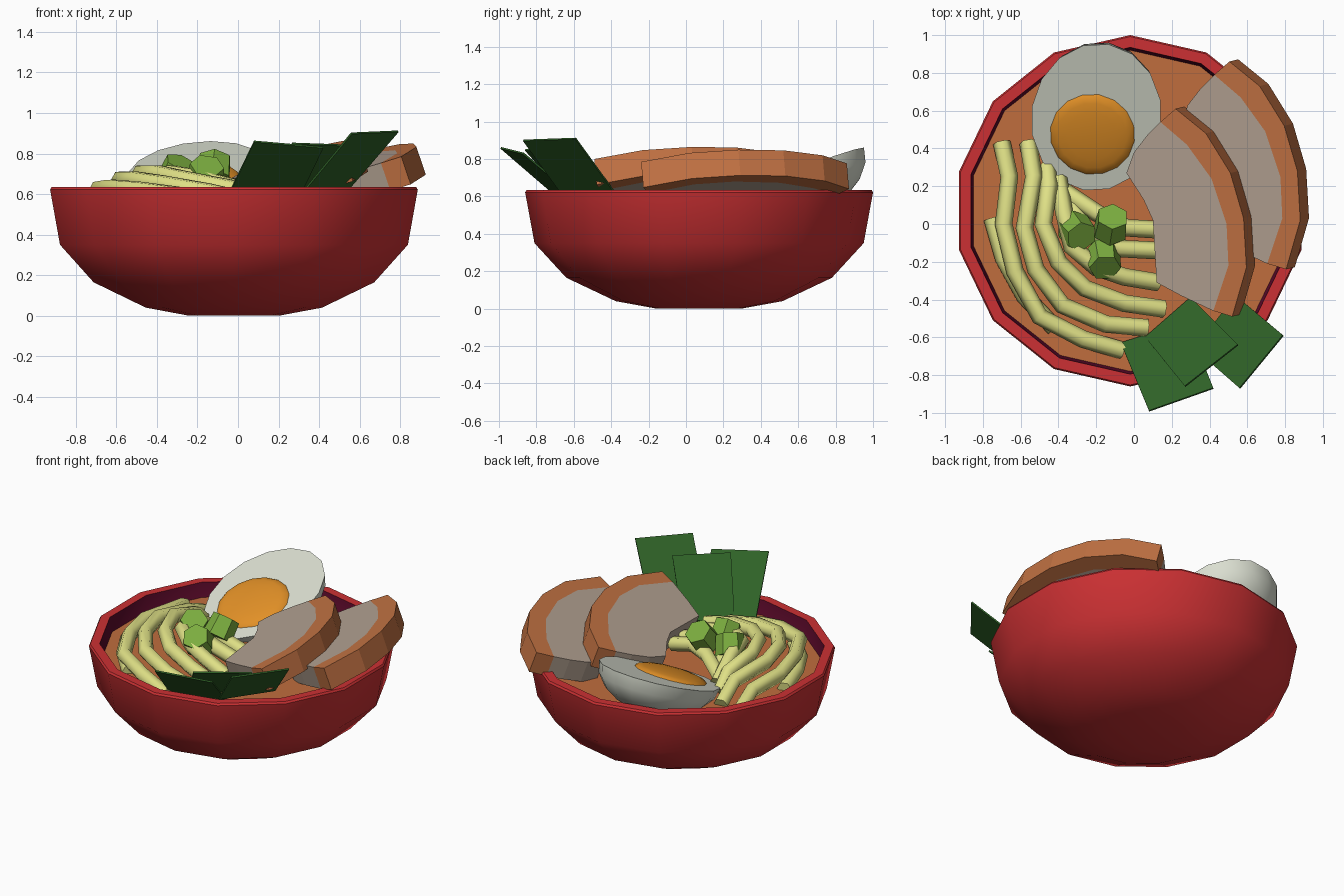
import bpy, bmesh, math
from mathutils import Vector, Matrix

if "Cube" in bpy.data.objects:
    bpy.data.objects.remove(bpy.data.objects["Cube"])


def mat(name, r, g, b):
    m = bpy.data.materials.new(name)
    m.diffuse_color = (r, g, b, 1)
    m.use_nodes = True
    m.node_tree.nodes["Principled BSDF"].inputs["Base Color"].default_value = m.diffuse_color
    return m


RED = mat("bowl red", .60, .030, .033)
PLUM = mat("bowl inner plum", .11, .003, .024)
BROTH = mat("broth orange", .53, .155, .048)
NOODLE = mat("noodle yellow", .74, .75, .24)
WHITE = mat("egg white", .70, .73, .63)
YOLK = mat("yolk orange", .76, .28, .02)
MEAT = mat("meat beige", .44, .35, .28)
CRUST = mat("crust brown", .53, .165, .055)
GREEN = mat("scallion green", .20, .42, .05)
NORI = mat("seaweed green", .028, .12, .02)


def add(name, mesh, mats, smooth=None):
    ob = bpy.data.objects.new(name, mesh)
    bpy.context.collection.objects.link(ob)
    for m in mats:
        mesh.materials.append(m)
    if smooth:
        bpy.ops.object.select_all(action='DESELECT')
        ob.select_set(True)
        bpy.context.view_layer.objects.active = ob
        bpy.ops.object.shade_smooth_by_angle(angle=math.radians(smooth))
    return ob


def add_bm(name, bm, mats, smooth=None):
    bmesh.ops.recalc_face_normals(bm, faces=bm.faces)
    me = bpy.data.meshes.new(name)
    bm.to_mesh(me)
    bm.free()
    return add(name, me, mats, smooth)


# bowl: 14-sided revolved profile
CX, CY, N = -.02, .07, 14


def ring(bm, r, z):
    return [bm.verts.new((CX + r * math.cos(math.pi / 2 + 2 * math.pi * i / N),
                          CY + r * math.sin(math.pi / 2 + 2 * math.pi * i / N), z))
            for i in range(N)]


bm = bmesh.new()
profile = [(.226, 0), (.446, .04), (.71, .165), (.88, .35), (.93, .622),
           (.922, .635), (.865, .635), (.845, .50), (.69, .24), (.43, .10)]
rings = [ring(bm, r, z) for r, z in profile]
for k in range(len(rings) - 1):
    for i in range(N):
        j = (i + 1) % N
        f = bm.faces.new((rings[k][i], rings[k][j], rings[k + 1][j], rings[k + 1][i]))
        f.material_index = 1 if k >= 6 else 0
bm.faces.new(rings[0])
bm.faces.new(rings[-1]).material_index = 1
add_bm("bowl", bm, [RED, PLUM], 40)

# broth surface
bm = bmesh.new()
f = bm.faces.new(ring(bm, .85, .54))
add_bm("broth", bm, [BROTH])

# noodles: poly tubes arching out of the broth
strands = [
    [(-.70, .43, .55), (-.66, .25, .60), (-.69, 0, .62), (-.63, -.25, .63), (-.50, -.49, .62), (-.27, -.61, .59), (-.06, -.67, .54)],
    [(-.56, .43, .55), (-.53, .25, .63), (-.58, -.02, .67), (-.52, -.24, .67), (-.38, -.43, .65), (-.15, -.53, .61), (.07, -.55, .56)],
    [(-.46, .30, .56), (-.45, .20, .65), (-.48, 0, .70), (-.40, -.20, .70), (-.26, -.34, .67), (-.05, -.42, .63), (.16, -.45, .57)],
    [(-.40, .24, .58), (-.37, .06, .68), (-.33, -.12, .70), (-.20, -.23, .68), (-.05, -.28, .64), (.13, -.31, .58)],
    [(-.34, .10, .60), (-.24, -.05, .66), (-.08, -.13, .65), (.12, -.14, .60)],
    [(-.38, .18, .58), (-.20, .06, .64), (-.04, -.02, .64), (.12, -.03, .60)],
    [(-.75, .03, .55), (-.69, -.18, .57), (-.58, -.38, .57), (-.42, -.55, .55)],
]
for n, pts in enumerate(strands):
    cu = bpy.data.curves.new("path", 'CURVE')
    cu.dimensions = '3D'
    cu.bevel_depth = .047
    cu.bevel_resolution = 1
    cu.use_fill_caps = True
    sp = cu.splines.new('POLY')
    sp.points.add(len(pts) - 1)
    for p, c in zip(sp.points, pts):
        p.co = (*c, 1)
    tmp = bpy.data.objects.new("path", cu)
    bpy.context.collection.objects.link(tmp)
    bpy.context.view_layer.update()
    me = bpy.data.meshes.new_from_object(tmp.evaluated_get(bpy.context.evaluated_depsgraph_get()))
    bpy.data.objects.remove(tmp)
    me.materials.clear()
    add("noodle_%d" % (n + 1), me, [NOODLE], 65)

# scallion pieces
for n, (loc, rot) in enumerate([((-.30, -.04, .70), (.5, .3, .2)),
                                ((-.12, .00, .72), (-.3, .6, .9)),
                                ((-.16, -.19, .69), (.7, -.2, .4))]):
    bm = bmesh.new()
    bmesh.ops.create_cone(bm, cap_ends=True, segments=6, radius1=.095, radius2=.085, depth=.13)
    ob = add_bm("scallion_%d" % (n + 1), bm, [GREEN])
    ob.location, ob.rotation_euler = loc, rot

# half egg with domed yolk, tilted toward the front
normal = Vector((-.07, -.38, 1)).normalized()
up = Vector((.17, 1, 0))
up = (up - normal * up.dot(normal)).normalized()
frame = Matrix((up.cross(normal), up, normal)).transposed().to_4x4()


def half_ball(name, centre, size, keep_top, material):
    bm = bmesh.new()
    bmesh.ops.create_uvsphere(bm, u_segments=16, v_segments=10, radius=1)
    s = 1 if keep_top else -1
    bmesh.ops.delete(bm, geom=[v for v in bm.verts if v.co.z * s < -.01], context='VERTS')
    bmesh.ops.holes_fill(bm, edges=[e for e in bm.edges if e.is_boundary], sides=0)
    bmesh.ops.transform(bm, verts=bm.verts,
                        matrix=Matrix.Translation(centre) @ frame @ Matrix.Diagonal((*size, 1)))
    add_bm(name, bm, [material], 50)


half_ball("egg_white", (-.20, .565, .71), (.345, .42, .25), False, WHITE)
half_ball("egg_yolk", (-.22, .475, .676), (.225, .228, .035), True, YOLK)

# meat slices: beige body plus brown crescent, tilted prisms
outer = [(.22, .61), (.38, .48), (.51, .27), (.58, .03), (.595, -.23), (.52, -.49)]
seam = [(.14, .54), (.28, .42), (.41, .24), (.49, .0), (.50, -.22), (.42, -.46)]
inner = [(.25, -.38), (.12, -.31), (.10, .02), (.05, .13), (-.04, .27), (.0, .38), (.07, .47)]
down = Vector((.34, .085, -1)).normalized() * .145


def prism(name, outline, offset, z0, material):
    bm = bmesh.new()
    top = [bm.verts.new((x + offset[0], y + offset[1], z0 + .34 * (x - .52) + .085 * (y + .49)))
           for x, y in outline]
    f = bm.faces.new(top)
    ext = bmesh.ops.extrude_face_region(bm, geom=[f], use_keep_orig=True)
    bmesh.ops.translate(bm, vec=down, verts=[g for g in ext["geom"] if isinstance(g, bmesh.types.BMVert)])
    add_bm(name, bm, [material])


for n, (off, z0) in enumerate([((0, 0), .80), ((.285, .25), .785)]):
    prism("meat_%d" % (n + 1), seam + inner, off, z0, MEAT)
    prism("meat_crust_%d" % (n + 1), outer + seam[::-1], off, z0, CRUST)

# seaweed sheets leaning over the rim: two top corners, two lower corners
sheets = [
    [(.08, -.99, .86), (.42, -.87, .83), (.28, -.52, .54), (-.07, -.63, .55)],
    [(.27, -.86, .85), (.55, -.64, .84), (.30, -.39, .56), (.06, -.60, .56)],
    [(.56, -.87, .90), (.79, -.59, .91), (.54, -.38, .62), (.32, -.66, .61)],
]
for n, corners in enumerate(sheets):
    bm = bmesh.new()
    bm.faces.new([bm.verts.new(c) for c in corners])
    ob = add_bm("seaweed_%d" % (n + 1), bm, [NORI])
    mod = ob.modifiers.new("thickness", 'SOLIDIFY')
    mod.thickness = .01
    mod.offset = 0
